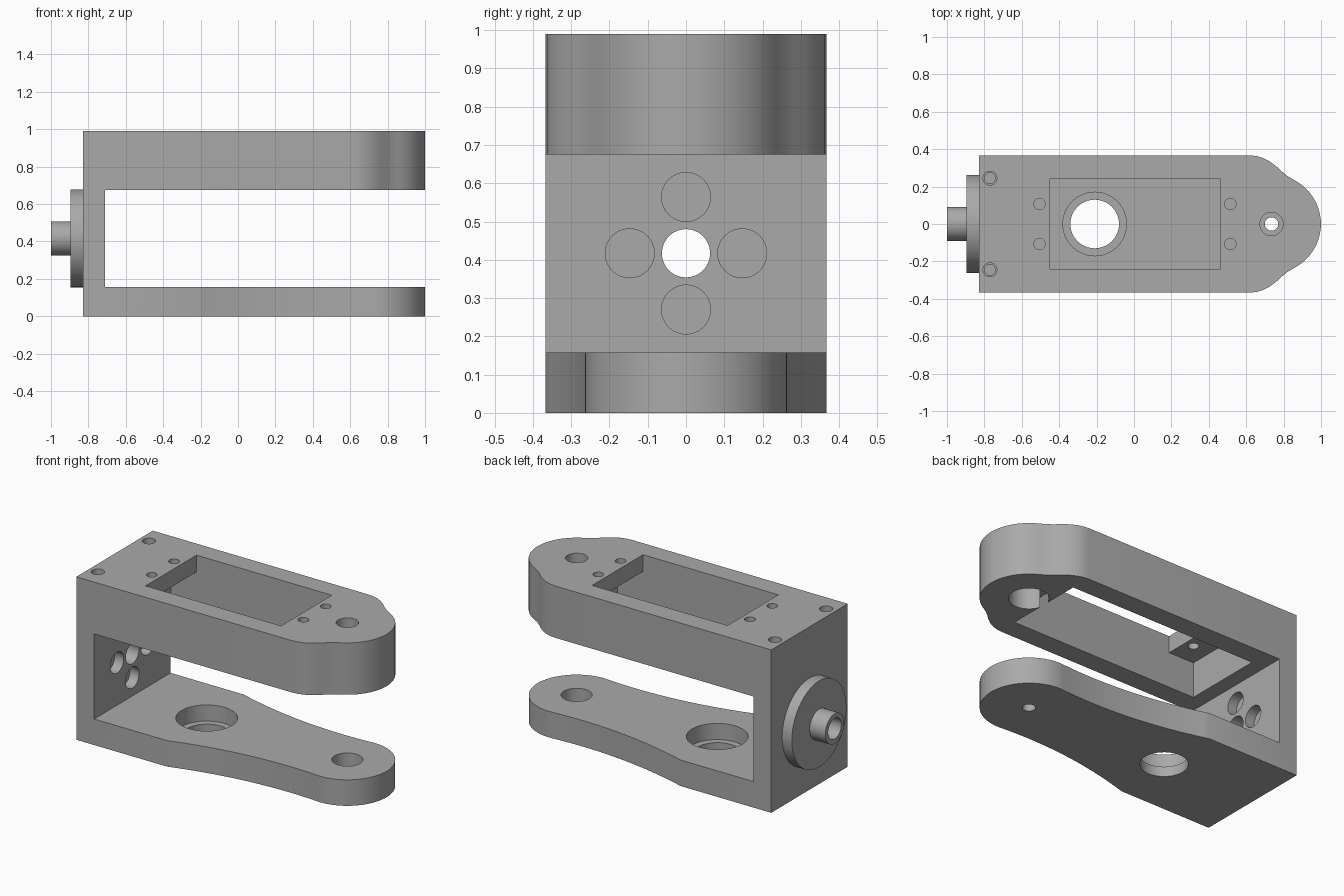
import bpy, bmesh, math
from mathutils import Matrix, Vector

cube = bpy.data.objects.get("Cube")
if cube:
    bpy.data.objects.remove(cube, do_unlink=True)

grey = bpy.data.materials.new("plain grey")
grey.use_nodes = True
COLOUR = (0.4, 0.4, 0.4, 1)
grey.diffuse_color = COLOUR
grey.node_tree.nodes["Principled BSDF"].inputs["Base Color"].default_value = COLOUR

HALF, TIP_X, TIP_R = 0.367, 0.735, 0.264
WALL_X, INNER_X = -0.83, -0.71
TOP, TOP_UNDER, LOW_TOP = 0.99, 0.675, 0.158
HUB_Z = 0.417


def add(name, bm):
    bmesh.ops.recalc_face_normals(bm, faces=bm.faces)
    mesh = bpy.data.meshes.new(name)
    bm.to_mesh(mesh)
    bm.free()
    mesh.materials.append(grey)
    obj = bpy.data.objects.new(name, mesh)
    bpy.context.collection.objects.link(obj)
    return obj


def box(name, x, y, z):
    bm = bmesh.new()
    bmesh.ops.create_cube(bm, size=1)
    for v in bm.verts:
        v.co = Vector(r[0] if c < 0 else r[1] for c, r in zip(v.co, (x, y, z)))
    return add(name, bm)


def cylinder(name, radius, start, end, a, b, axis="z", sides=48):
    """Cylinder from start to end on its axis; a, b place it across the axis."""
    bm = bmesh.new()
    bmesh.ops.create_cone(bm, cap_ends=True, segments=sides, radius1=radius,
                          radius2=radius, depth=end - start)
    mid = (start + end) / 2
    if axis == "x":
        place = Matrix.Translation((mid, a, b)) @ Matrix.Rotation(math.pi / 2, 4, "Y")
    else:
        place = Matrix.Translation((a, b, mid))
    bm.transform(place)
    return add(name, bm)


def arm(name, side, z0, z1):
    """Extruded plan outline: mirrored side points plus a round tip."""
    a0 = math.atan2(side[-1][1], side[-1][0] - TIP_X)
    tip = [(TIP_X + TIP_R * math.cos(a0 * (1 - i / 20)),
            TIP_R * math.sin(a0 * (1 - i / 20))) for i in range(1, 20)]
    tip.append((1.0, 0.0))
    half = [(WALL_X, HALF)] + side + tip
    outline = half + [(x, -y) for x, y in reversed(half[:-1])]
    bm = bmesh.new()
    face = bm.faces.new([bm.verts.new((x, y, z0)) for x, y in outline])
    ext = bmesh.ops.extrude_face_region(bm, geom=[face])
    verts = [g for g in ext["geom"] if isinstance(g, bmesh.types.BMVert)]
    bmesh.ops.translate(bm, verts=verts, vec=(0, 0, z1 - z0))
    return add(name, bm)


def combine(target, tool, operation):
    mod = target.modifiers.new(operation.lower(), "BOOLEAN")
    mod.operation, mod.solver, mod.object = operation, "EXACT", tool
    bpy.context.view_layer.objects.active = target
    bpy.ops.object.modifier_apply(modifier=mod.name)


def remove(objects):
    for obj in objects:
        bpy.data.objects.remove(obj, do_unlink=True)


# Top arm has rounded shoulders running into the tip
shoulder = [(0.62, HALF), (0.655, 0.363), (0.69, 0.353), (0.725, 0.335), (0.76, 0.309),
            (0.79, 0.281), (0.82, 0.257), (0.85, 0.239), (0.867, 0.229)]
# Bottom arm narrows along a shallow concave curve
waist = []
for i in range(25):
    t = i / 24
    waist.append((-0.22 + 0.94 * t, HALF + (0.263 - HALF) * t - 0.18 * t * (1 - t)))

body = box("bracket_frame", (WALL_X, INNER_X), (-HALF, HALF), (0, TOP))
arms = [arm("top_arm", shoulder, TOP_UNDER, TOP), arm("bottom_arm", waist, 0, LOW_TOP)]
for part in arms:
    combine(body, part, "UNION")
remove(arms)

# Round mounting flange and hollow spigot behind the wall
flange = cylinder("mount_flange", 0.262, -0.895, WALL_X, 0, HUB_Z, "x", 96)
spigot = cylinder("mount_spigot", 0.091, -1.0, -0.893, 0, HUB_Z, "x", 64)
combine(flange, spigot, "UNION")
remove([spigot])

# Hub bore and bolt circle pass through wall and flange
through = [cylinder("hub_bore", 0.063, -1.1, -0.6, 0, HUB_Z, "x")]
recesses = []
for k in range(4):
    y = 0.147 * math.cos(k * math.pi / 2)
    z = HUB_Z + 0.147 * math.sin(k * math.pi / 2)
    through.append(cylinder("bolt_hole", 0.037, -1.1, -0.6, y, z, "x"))
    recesses.append(cylinder("bolt_recess", 0.064, -0.77, -0.65, y, z, "x"))

# Device pocket in the top arm, wider under the mounting ledges
recesses += [box("pocket", (-0.45, 0.46), (-0.244, 0.244), (0.6, 1.1)),
             box("pocket_lower", (-0.62, 0.63), (-0.244, 0.244), (0.6, 0.888))]
# Pivot holes at the tips and the large opening in the bottom arm
for radius, z0, z1, x in ((0.062, 0.6, 1.1, TIP_X), (0.11, 0.6, 0.87, TIP_X),
                          (0.086, 0.06, 0.3, TIP_X), (0.036, -0.1, 0.3, TIP_X),
                          (0.17, 0.06, 0.3, -0.21), (0.13, -0.1, 0.3, -0.21)):
    recesses.append(cylinder("bore", radius, z0, z1, x, 0))
# Ledge screw holes and stepped blind holes above the wall
for s in (-1, 1):
    for x in (-0.505, 0.515):
        recesses.append(cylinder("ledge_hole", 0.03, 0.8, 1.1, x, s * 0.107, sides=32))
    recesses.append(cylinder("wall_hole", 0.037, 0.89, 1.1, -0.77, s * 0.245, sides=32))
    recesses.append(cylinder("wall_pilot", 0.029, 0.75, 1.1, -0.77, s * 0.245, sides=32))

for tool in through:
    combine(body, tool, "DIFFERENCE")
    combine(flange, tool, "DIFFERENCE")
for tool in recesses:
    combine(body, tool, "DIFFERENCE")
remove(through + recesses)

# Clean flat faces and shade the curves smoothly
for obj in (body, flange):
    bm = bmesh.new()
    bm.from_mesh(obj.data)
    bmesh.ops.remove_doubles(bm, verts=bm.verts, dist=1e-5)
    bmesh.ops.dissolve_limit(bm, angle_limit=0.005, verts=bm.verts, edges=bm.edges)
    bm.to_mesh(obj.data)
    bm.free()
    bpy.ops.object.select_all(action="DESELECT")
    obj.select_set(True)
    bpy.context.view_layer.objects.active = obj
    bpy.ops.object.shade_smooth_by_angle(angle=math.radians(25))
